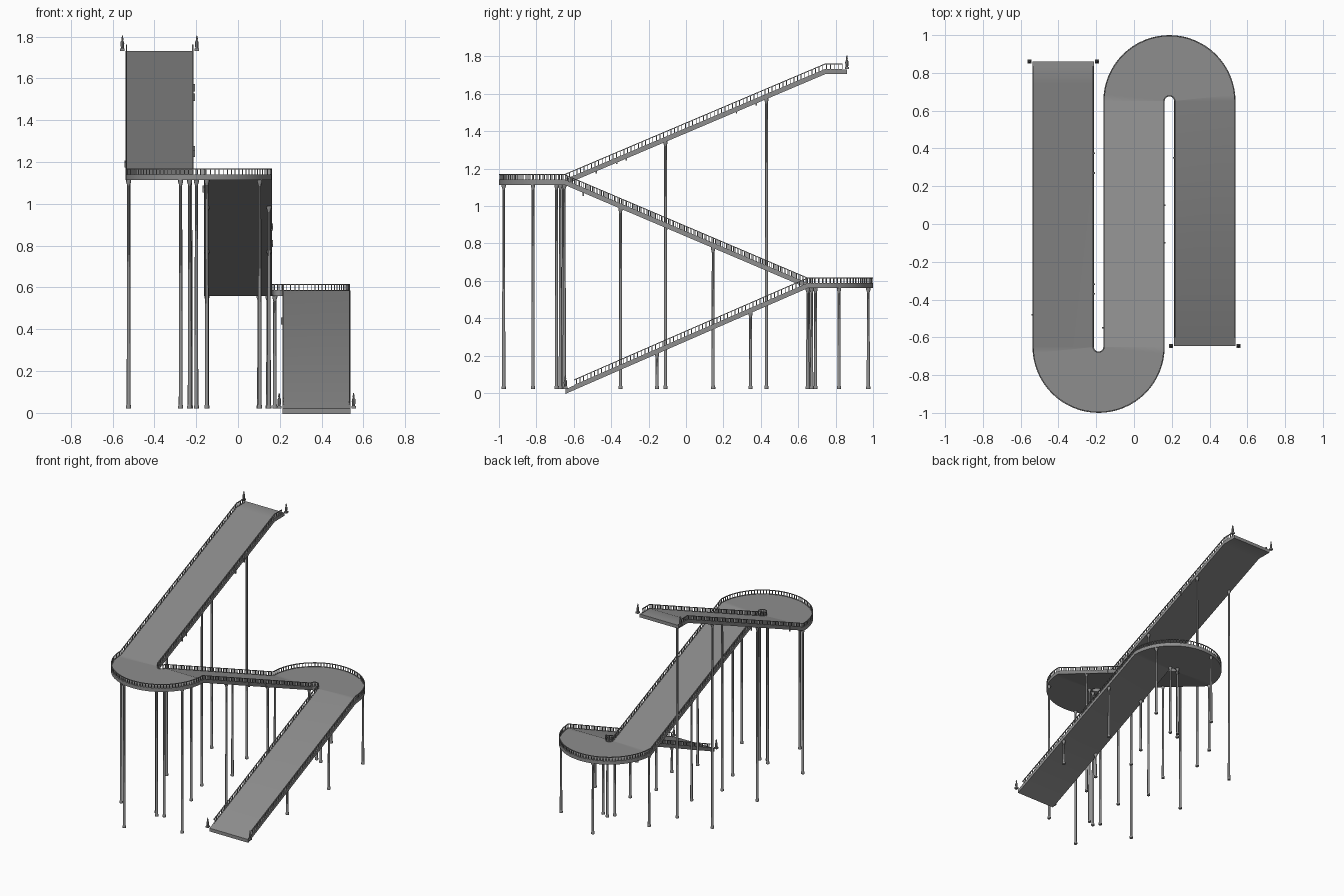
import bpy, bmesh
from math import pi, cos, sin, radians
from mathutils import Vector, Matrix

cube = bpy.data.objects.get("Cube")
if cube:
    bpy.data.objects.remove(cube, do_unlink=True)

stone = bpy.data.materials.new("grey stone")
stone.use_nodes = True
GREY = (0.27, 0.27, 0.27, 1)
stone.diffuse_color = GREY
stone.node_tree.nodes["Principled BSDF"].inputs["Base Color"].default_value = GREY

R = 0.1875            # centreline radius of both turns
HALF = 0.1625         # half width of the walkway
THICK = 0.025
HIGH, MID, LOW = 1.73, 1.138, 0.585
TURN = 0.65           # y distance of the turn centres


def finish(bm, name):
    bmesh.ops.recalc_face_normals(bm, faces=bm.faces)
    mesh = bpy.data.meshes.new(name)
    bm.to_mesh(mesh)
    bm.free()
    mesh.materials.append(stone)
    mesh.shade_smooth()
    mesh.set_sharp_from_angle(angle=radians(35))
    obj = bpy.data.objects.new(name, mesh)
    bpy.context.collection.objects.link(obj)
    return obj


# Walkway stations: centre point and sideways direction
def straight(x, y, z, side):
    return Vector((x, y, z)), Vector((side, 0, 0))


def turn(cx, cy, z, sgn, steps=32):
    out = []
    for i in range(steps + 1):
        a = pi + sgn * pi * i / steps
        d = Vector((cos(a), sin(a), 0))
        out.append((Vector((cx, cy, z)) + d * R, d * -sgn))
    return out


path = [straight(-2 * R, y, HIGH, 1) for y in (0.86, 0.835, 0.745)]
path += turn(-R, -TURN, MID, 1)
path += turn(R, TURN, LOW, -1)
slope = (LOW - 0.02) / (2 * TURN - 0.005)
path += [straight(2 * R, -0.6, 0.02 + 0.045 * slope, 1),
         straight(2 * R, -0.645, 0.02, 1)]


def sweep(bm, stations, d0, d1, z0, z1):
    """Rectangular section carried along the stations."""
    rings = []
    for p, n in stations:
        rings.append([bm.verts.new(p + n * d + Vector((0, 0, z)))
                      for d, z in ((d0, z0), (d1, z0), (d1, z1), (d0, z1))])
    for a, b in zip(rings, rings[1:]):
        for i in range(4):
            j = (i + 1) % 4
            bm.faces.new((a[i], a[j], b[j], b[i]))
    bm.faces.new(rings[0])
    bm.faces.new(rings[-1])


def lathe(bm, x, y, profile, sides=10):
    """Turned shape from (radius, height) pairs."""
    rings = []
    for r, z in profile:
        rings.append([bm.verts.new((x + r * cos(2 * pi * i / sides),
                                    y + r * sin(2 * pi * i / sides), z))
                      for i in range(sides)])
    for a, b in zip(rings, rings[1:]):
        for i in range(sides):
            j = (i + 1) % sides
            bm.faces.new((a[i], a[j], b[j], b[i]))
    bm.faces.new(rings[0])
    bm.faces.new(rings[-1])


def box(bm, c, size):
    bmesh.ops.create_cube(bm, size=1, matrix=Matrix.Translation(c) @
                          Matrix.Diagonal((*size, 1)))


# Deck
bm = bmesh.new()
sweep(bm, path, -HALF, HALF, -THICK, 0)
finish(bm, "walkway_deck")

# Railings with balusters on both edges
RAIL = 0.032
for name, side in (("left_railing", 1), ("right_railing", -1)):
    bm = bmesh.new()
    d = side * (HALF - 0.004)
    inner = path[1:-1]
    sweep(bm, inner, d - 0.003, d + 0.003, RAIL - 0.005, RAIL)
    sweep(bm, inner, d - 0.003, d + 0.003, 0, 0.003)
    line = [p + n * d for p, n in inner]
    gap, due = 0.021, 0.0
    for a, b in zip(line, line[1:]):
        length = (b - a).length
        while due <= length:
            p = a.lerp(b, due / length)
            box(bm, p + Vector((0, 0, RAIL / 2)), (0.0045, 0.0045, RAIL - 0.002))
            due += gap
        due -= length
    finish(bm, name)


# Support columns with base and capital
def column(bm, x, y, top):
    lathe(bm, x, y, [(0.012, 0.02), (0.012, 0.032), (0.009, 0.04), (0.0075, top - 0.03),
                     (0.008, top - 0.022), (0.012, top - 0.01), (0.012, top)])


bm = bmesh.new()
ramps = [(-2 * R, (0.43, -0.11), MID, (HIGH - MID) / (0.745 + TURN), -TURN),
         (0, (-0.35, 0.145), MID, (LOW - MID) / (2 * TURN), -TURN),
         (2 * R, (0.345, -0.155), LOW, slope, TURN)]
for cx, stops, z, grade, y0 in ramps:
    for y in stops:
        for side in (-1, 1):
            column(bm, cx + side * 0.148, y, z + grade * (y - y0) - THICK + 0.004)
finish(bm, "ramp_columns")

bm = bmesh.new()
for sgn, z in ((-1, MID), (1, LOW)):
    for deg in (30, 105, 179):
        a = radians(deg) * sgn
        for r in (0.336, 0.044):
            column(bm, sgn * R + r * cos(a), sgn * TURN + r * sin(a), z - THICK + 0.002)
finish(bm, "landing_columns")

# Ornamental posts at both ends
bm = bmesh.new()
for cx, y, z in ((-2 * R, 0.86, HIGH), (2 * R, -0.645, 0.02)):
    for side in (-1, 1):
        x = cx + side * 0.178
        box(bm, Vector((x, y, z + 0.008)), (0.021, 0.021, 0.012))
        lathe(bm, x, y, [(0.007, z + 0.014), (0.009, z + 0.035), (0.008, z + 0.045),
                         (0.004, z + 0.052), (0.005, z + 0.06), (0.002, z + 0.074)], 8)
finish(bm, "end_posts")

# Small pendants fixed to the deck edges
bm = bmesh.new()
for x, y, z in ((-0.21, 0.27, 1.51), (-0.21, 0.375, 1.555), (-0.21, -0.32, 1.26),
                (-0.21, -0.37, 1.24), (-0.165, -0.55, 1.07), (0.163, 0.1, 0.81),
                (0.163, -0.1, 0.89), (0.21, 0.35, 0.44), (-0.538, -0.48, 1.19)):
    box(bm, Vector((x, y, z)), (0.008, 0.008, 0.034))
finish(bm, "edge_pendants")
